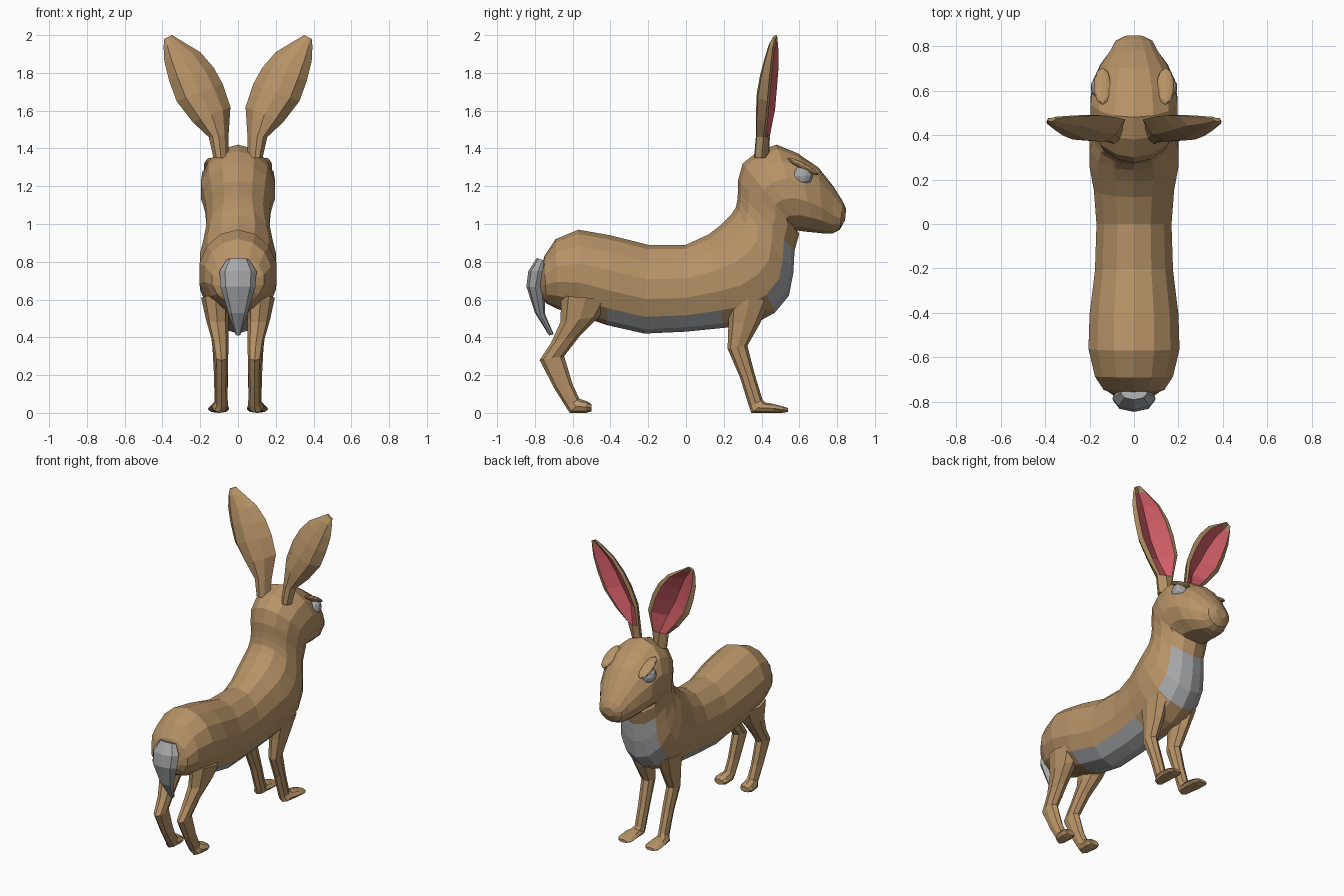
import bpy, bmesh, math
from mathutils import Vector


def material(name, rgb):
    m = bpy.data.materials.new(name)
    m.diffuse_color = (*rgb, 1)
    return m


FUR = material("brown fur", (0.47, 0.29, 0.135))
GREY = material("pale grey", (0.38, 0.39, 0.40))
PINK = material("pink inner ear", (0.66, 0.115, 0.14))


def skin(name, rings, mats, rule=None, mirror=False):
    """Join rings of points into a closed, flat shaded skin.
    rule(ring, side, face) gives the material index of each side face."""
    bm = bmesh.new()
    vs = [[bm.verts.new(p) for p in r] for r in rings]
    n = len(vs[0])
    tags = []
    for i in range(len(vs) - 1):
        for k in range(n):
            j = (k + 1) % n
            tags.append((i, k, bm.faces.new((vs[i][k], vs[i][j], vs[i + 1][j], vs[i + 1][k]))))
    bm.faces.new(vs[0])
    bm.faces.new(vs[-1])
    bmesh.ops.recalc_face_normals(bm, faces=bm.faces)
    if rule:
        for i, k, f in tags:
            f.material_index = rule(i, k, f)
    return finish(name, bm, mats, mirror)


def finish(name, bm, mats, mirror):
    me = bpy.data.meshes.new(name)
    bm.to_mesh(me)
    bm.free()
    for m in mats:
        me.materials.append(m)
    ob = bpy.data.objects.new(name, me)
    bpy.context.collection.objects.link(ob)
    if mirror:
        ob.modifiers.new("mirror", 'MIRROR')
    return ob


def ellipse(y0, z0, y1, z1, w, xc=0.0, n=14):
    """Ellipse whose one axis runs (y0,z0)-(y1,z1) in the side view, half width w in x."""
    c = Vector((xc, (y0 + y1) / 2, (z0 + z1) / 2))
    a = Vector((0, (y0 - y1) / 2, (z0 - z1) / 2))
    return [c + a * math.cos(t) + Vector((w * math.sin(t), 0, 0))
            for t in (2 * math.pi * k / n for k in range(n))]


# body, neck and head: top y, top z, bottom y, bottom z, half width
body = [
    (-.77, .74, -.775, .63, .07), (-.75, .83, -.74, .58, .14), (-.69, .92, -.68, .55, .18),
    (-.57, .97, -.55, .51, .21), (-.40, .94, -.42, .465, .205), (-.20, .89, -.22, .42, .18),
    (0, .89, 0, .43, .173), (.12, .945, .2, .45, .185), (.19, 1.0, .36, .47, .205),
    (.24, 1.05, .47, .53, .205), (.265, 1.09, .545, .62, .19), (.272, 1.13, .568, .74, .175),
    (.275, 1.17, .575, .86, .17), (.275, 1.23, .60, .95, .178), (.30, 1.32, .585, .965, .19),
    (.38, 1.385, .59, .965, .20), (.48, 1.42, .63, .96, .20), (.59, 1.375, .68, .955, .19),
    (.70, 1.30, .73, .95, .155), (.78, 1.20, .775, .95, .11), (.83, 1.12, .815, .97, .085),
    (.848, 1.08, .842, 1.02, .04)]


def patches(i, k, f):
    c = f.calc_center_median()
    belly = -.45 < c.y < .22 and c.z < .53
    chest = 9 <= i <= 11 and c.y > .44 and abs(c.x) < .13
    return 1 if belly or chest else 0


skin("body_and_head", [ellipse(*r) for r in body], [FUR, GREY], patches)

# tail
tail = [(-.79, .82, -.73, .80, .06), (-.835, .75, -.73, .75, .098), (-.845, .67, -.75, .66, .092),
        (-.80, .53, -.745, .52, .05), (-.725, .41, -.70, .415, .012)]
skin("tail", [ellipse(*r, n=8) for r in tail], [GREY])

# legs: front y, z, back y, z, half width, x centre
front_leg = [
    (.45, .60, .22, .60, .065, .11), (.39, .47, .225, .48, .052, .10), (.325, .355, .22, .34, .04, .095),
    (.365, .20, .285, .19, .037, .09), (.405, .07, .335, .03, .034, .09),
    (.42, .055, .345, 0, .042, .098), (.46, .048, .46, 0, .055, .103),
    (.51, .035, .51, 0, .055, .103), (.54, .025, .54, .005, .035, .103)]
hind_leg = [
    (-.40, .60, -.66, .62, .075, .12), (-.46, .51, -.665, .48, .06, .11), (-.56, .41, -.715, .37, .045, .095),
    (-.645, .30, -.775, .28, .036, .088), (-.60, .15, -.70, .135, .032, .088),
    (-.565, .075, -.635, .03, .034, .088), (-.55, .07, -.615, 0, .042, .095),
    (-.52, .06, -.53, 0, .05, .098), (-.50, .045, -.50, .008, .035, .098)]
for name, leg in (("front_legs", front_leg), ("hind_legs", hind_leg)):
    skin(name, [ellipse(*r, n=8) for r in leg], [FUR], mirror=True)

# ears: inner edge x, y, z, outer edge x, y, z, depth of back, offset of front middle
ear = [
    (.05, .42, 1.35, .13, .40, 1.35, .05, .03), (.05, .44, 1.47, .155, .41, 1.46, .055, .01),
    (.04, .47, 1.62, .24, .42, 1.54, .075, -.045), (.08, .48, 1.74, .325, .43, 1.65, .08, -.05),
    (.13, .487, 1.83, .365, .44, 1.76, .07, -.045), (.20, .487, 1.91, .39, .45, 1.86, .05, -.03),
    (.30, .48, 1.97, .394, .46, 1.94, .03, -.01), (.35, .475, 2.0, .39, .468, 1.98, .01, .005)]


def ear_ring(xi, yi, zi, xo, yo, zo, d, mid):
    a, b = Vector((xi, yi, zi)), Vector((xo, yo, zo))
    shape = [(0, 0), (.2, -.75 * d), (.5, -d), (.8, -.75 * d), (1, 0),
             (.88, .008), (.5, mid), (.12, .008)]
    return [a.lerp(b, t) + Vector((0, dy, 0)) for t, dy in shape]


skin("ears", [ear_ring(*r) for r in ear], [FUR, PINK],
     lambda i, k, f: 1 if k in (5, 6) and 1 <= i <= 5 else 0, mirror=True)


# eyes and brows
def ball(name, loc, size, tilt, mat):
    bm = bmesh.new()
    bmesh.ops.create_icosphere(bm, subdivisions=2, radius=1)
    ob = finish(name, bm, [mat], False)
    for v in ob.data.vertices:
        p = Vector([c * s for c, s in zip(v.co, size)])
        c, s = math.cos(tilt), math.sin(tilt)
        v.co = Vector((p.x, p.y * c - p.z * s, p.y * s + p.z * c)) + Vector(loc)
    ob.modifiers.new("mirror", 'MIRROR')


ball("eyes", (.143, .615, 1.253), (.052, .056, .054), 0, GREY)
ball("brows", (.142, .62, 1.305), (.04, .095, .018), -.5, FUR)
